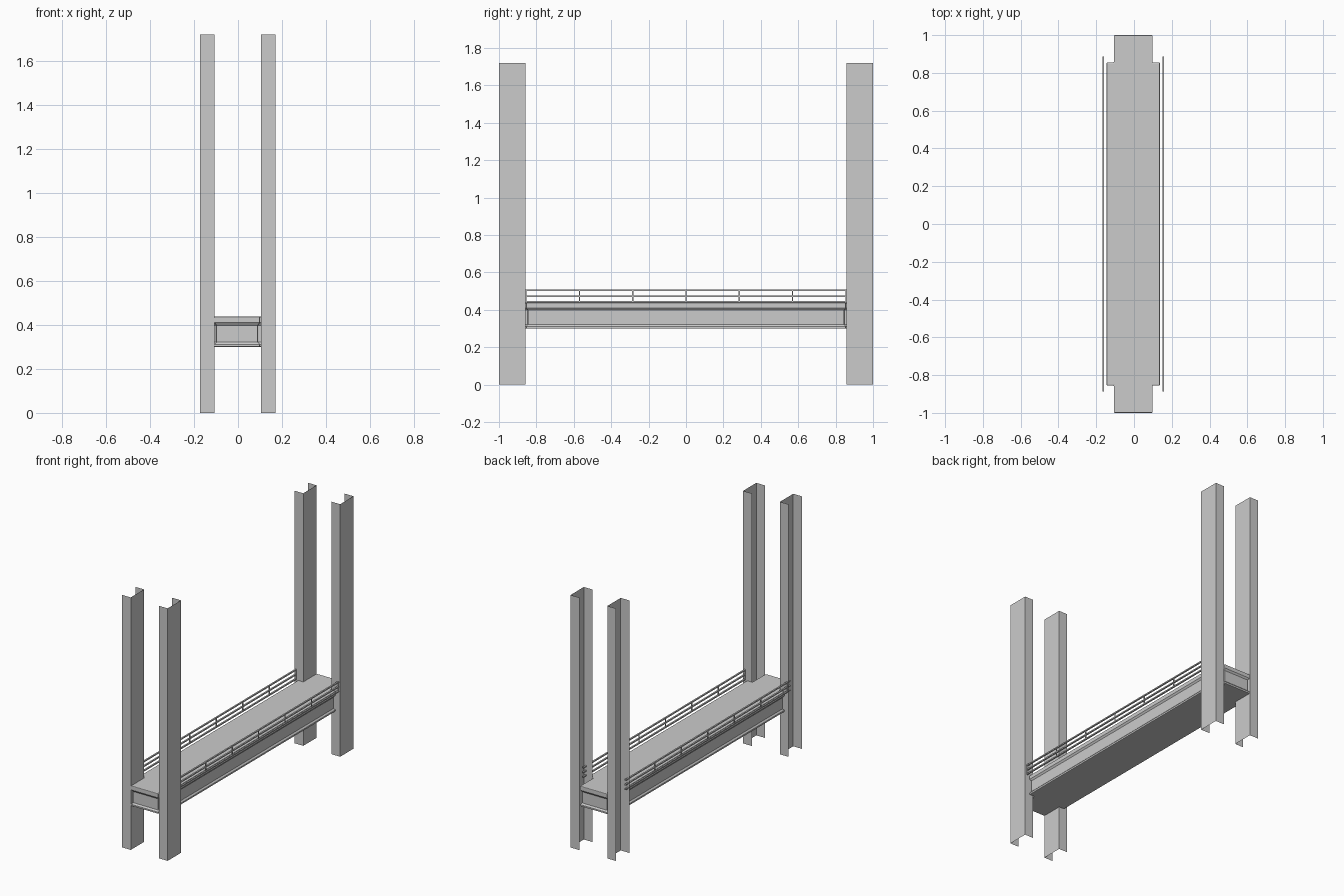
import bpy, bmesh

if "Cube" in bpy.data.objects:
    bpy.data.objects.remove(bpy.data.objects["Cube"])

def make_object(name, bm):
    bmesh.ops.recalc_face_normals(bm, faces=bm.faces)
    mesh = bpy.data.meshes.new(name)
    bm.to_mesh(mesh)
    bm.free()
    ob = bpy.data.objects.new(name, mesh)
    bpy.context.collection.objects.link(ob)
    return ob

def add_box(bm, lo, hi):
    vs = bmesh.ops.create_cube(bm, size=1)["verts"]
    for v in vs:
        v.co = [(a + b) / 2 + c * (b - a) for a, b, c in zip(lo, hi, v.co)]

# Tower posts: thin open channels, all with the web on the +x side
def channel_post(name, x0, x1, y0, y1, height):
    bm = bmesh.new()
    prof = [(x0, y0), (x1, y0), (x1, y1), (x0, y1)]
    low = [bm.verts.new((x, y, 0)) for x, y in prof]
    top = [bm.verts.new((x, y, height)) for x, y in prof]
    for i in range(3):
        bm.faces.new((low[i], low[i + 1], top[i + 1], top[i]))
    return make_object(name, bm)

for side, x0, x1 in (("left", -0.173, -0.108), ("right", 0.104, 0.17)):
    for end, y0, y1 in (("front", -1, -0.857), ("back", 0.857, 1)):
        channel_post(f"{end}_{side}_post", x0, x1, y0, y1, 1.72)

# Bridge deck: stepped plan lofted through a recessed edge profile
def plan(inset):
    a, b, c, d = 0.141 - inset, 0.103 - inset, 0.855 - inset, 1 - inset
    half = [(b, -d), (b, -c), (a, -c), (a, c), (b, c), (b, d)]
    return half + [(-x, y) for x, y in reversed(half)]

profile = [(0.0, 0.30), (0.0, 0.312), (0.009, 0.322), (0.009, 0.398),
           (0.0, 0.41), (0.0, 0.438)]
bm = bmesh.new()
rings = [[bm.verts.new((x - 0.004, y, z)) for x, y in plan(i)] for i, z in profile]
for r0, r1 in zip(rings, rings[1:]):
    for k in range(len(r0)):
        n = (k + 1) % len(r0)
        bm.faces.new((r0[k], r0[n], r1[n], r1[k]))
bm.faces.new(rings[0])
bm.faces.new(rings[-1])
deck = make_object("bridge_deck", bm)
bev = deck.modifiers.new("soft_corners", "BEVEL")
bev.width = 0.004
bev.segments = 2
bev.limit_method = "ANGLE"
bev.angle_limit = 1.05

# Railings: three long bars tied by slim uprights
for side, x in (("left", -0.163), ("right", 0.155)):
    bm = bmesh.new()
    for z in (0.442, 0.473, 0.505):
        add_box(bm, (x - 0.005, -0.887, z - 0.004), (x + 0.005, 0.887, z + 0.004))
    for k in range(-3, 4):
        y = k * 0.285
        add_box(bm, (x - 0.003, y - 0.003, 0.44), (x + 0.003, y + 0.003, 0.505))
    make_object(f"{side}_railing", bm)
